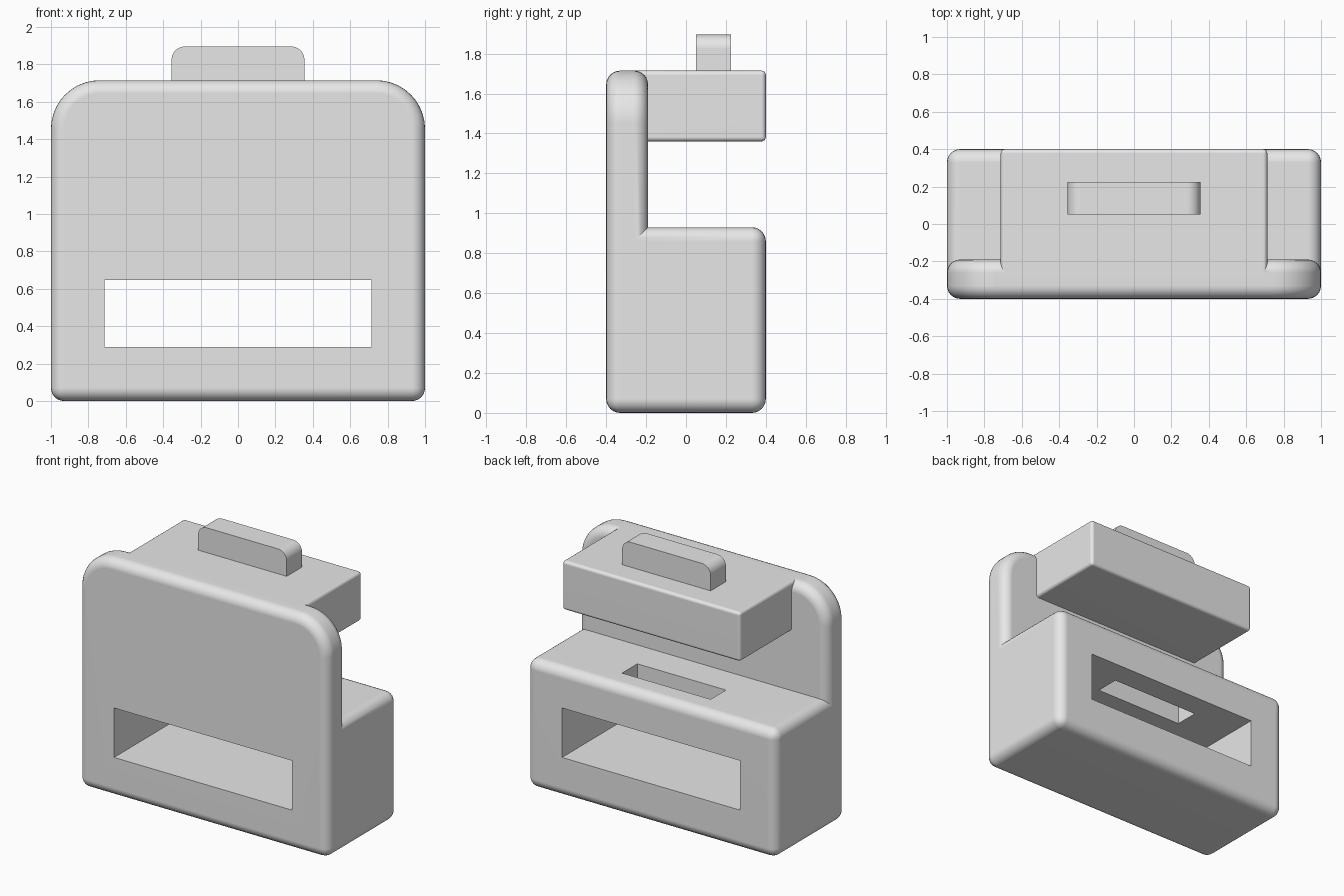
import bpy
import bmesh
import math

cube = bpy.data.objects.get("Cube")
if cube:
    bpy.data.objects.remove(cube, do_unlink=True)

GREY = bpy.data.materials.new("light_grey")
GREY.use_nodes = True
GREY.diffuse_color = (0.8, 0.8, 0.8, 1)
for node in GREY.node_tree.nodes:
    if node.type == 'BSDF_PRINCIPLED':
        node.inputs["Base Color"].default_value = (0.8, 0.8, 0.8, 1)


def prism(half_width, profile):
    """Extrude a (y, z) side profile symmetrically along x."""
    bm = bmesh.new()
    face = bm.faces.new([bm.verts.new((-half_width, y, z)) for y, z in profile])
    out = bmesh.ops.extrude_face_region(bm, geom=[face])
    moved = [v for v in out["geom"] if isinstance(v, bmesh.types.BMVert)]
    bmesh.ops.translate(bm, verts=moved, vec=(2 * half_width, 0, 0))
    bmesh.ops.recalc_face_normals(bm, faces=bm.faces)
    return bm


def box(half_width, y0, y1, z0, z1):
    return prism(half_width, [(y0, z0), (y1, z0), (y1, z1), (y0, z1)])


def round_edges(bm, edges, radius, segments):
    bmesh.ops.bevel(bm, geom=edges, offset=radius, segments=segments,
                    profile=0.5, affect='EDGES', clamp_overlap=False)
    bm.normal_update()


def round_top_corners(bm, top, radius):
    """Round the left and right top corners as seen from the front."""
    edges = [e for e in bm.edges
             if all(abs(v.co.z - top) < 1e-4 for v in e.verts)
             and abs(e.verts[0].co.x - e.verts[1].co.x) < 1e-4]
    round_edges(bm, edges, radius, 10)


def round_outer_edges(bm, radius, segments):
    """Round every sharp convex edge, leaving inside corners crisp."""
    bm.normal_update()
    edges = [e for e in bm.edges
             if e.is_convex and e.calc_face_angle(0) > math.radians(30)]
    round_edges(bm, edges, radius, segments)


def make(name, bm):
    mesh = bpy.data.meshes.new(name)
    bm.to_mesh(mesh)
    bm.free()
    mesh.materials.append(GREY)
    obj = bpy.data.objects.new(name, mesh)
    bpy.context.collection.objects.link(obj)
    return obj


def activate(obj):
    bpy.ops.object.select_all(action='DESELECT')
    obj.select_set(True)
    bpy.context.view_layer.objects.active = obj


def combine(target, tool, operation):
    mod = target.modifiers.new(operation.lower(), 'BOOLEAN')
    mod.operation = operation
    mod.solver = 'EXACT'
    mod.object = tool
    activate(target)
    bpy.ops.object.modifier_apply(modifier=mod.name)
    bpy.data.objects.remove(tool, do_unlink=True)


def smooth(obj):
    activate(obj)
    bpy.ops.object.shade_smooth_by_angle(angle=math.radians(30))
    mod = obj.modifiers.new("flat_normals", 'WEIGHTED_NORMAL')
    mod.keep_sharp = True


TOP = 1.715

# Body: deep base with a tall front panel
bm = prism(1.0, [(-0.4, 0), (0.4, 0), (0.4, 0.93),
                 (-0.19, 0.93), (-0.19, TOP), (-0.4, TOP)])
round_top_corners(bm, TOP, 0.26)
round_outer_edges(bm, 0.07, 6)
body = make("body", bm)

# Overhanging block behind the top of the panel
bm = box(0.713, -0.3, 0.4, 1.36, TOP)
round_outer_edges(bm, 0.022, 4)
combine(body, make("top_block", bm), 'UNION')

# Window through the base, and the slot above it
combine(body, make("window_cutter", box(0.713, -0.6, 0.6, 0.29, 0.648)), 'DIFFERENCE')
combine(body, make("slot_cutter", box(0.355, 0.05, 0.225, 0.5, 1.15)), 'DIFFERENCE')
smooth(body)

# Tab standing on the block
bm = box(0.355, 0.05, 0.225, 1.65, 1.895)
round_top_corners(bm, 1.895, 0.07)
smooth(make("top_tab", bm))
